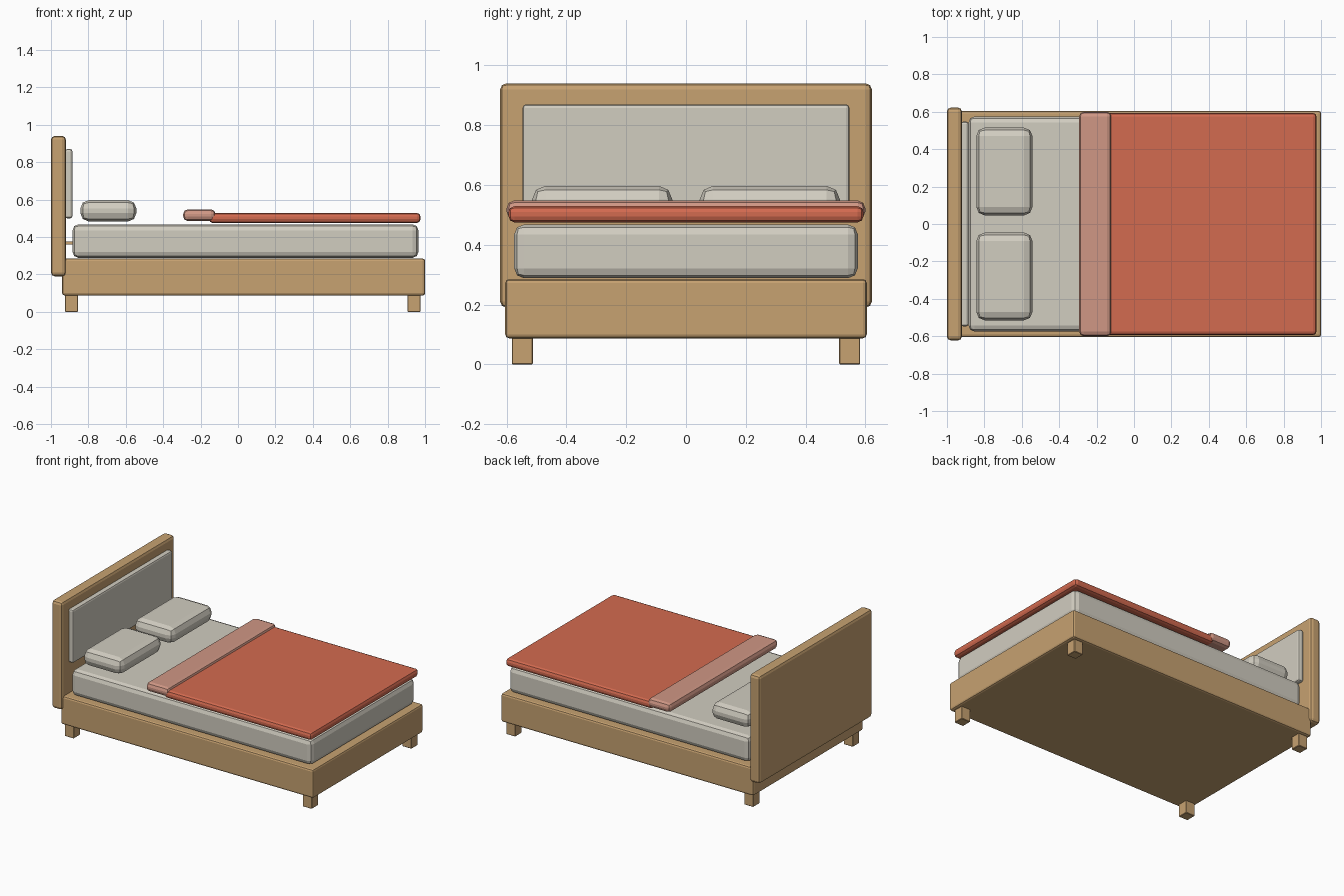
import bpy
import bmesh
from mathutils import Vector

default = bpy.data.objects.get("Cube")
if default:
    bpy.data.objects.remove(default, do_unlink=True)


def material(name, colour):
    mat = bpy.data.materials.new(name)
    mat.use_nodes = True
    rgba = (*colour, 1.0)
    mat.diffuse_color = rgba
    mat.node_tree.nodes["Principled BSDF"].inputs["Base Color"].default_value = rgba
    return mat


wood = material("oak wood", (0.57, 0.36, 0.165))
linen = material("pale linen", (0.64, 0.61, 0.53))
red = material("terracotta red", (0.65, 0.145, 0.08))
pink = material("dusty pink", (0.63, 0.31, 0.235))


def block(name, x, y, z, mat, bevel=0.0, segments=2):
    """Box spanning the given (low, high) ranges, with rounded edges."""
    low, high = (Vector(corner) for corner in zip(x, y, z))
    size = high - low
    bm = bmesh.new()
    bmesh.ops.create_cube(bm, size=1)
    for v in bm.verts:
        v.co = Vector(a * b for a, b in zip(v.co, size)) + (low + high) / 2
    mesh = bpy.data.meshes.new(name)
    if bevel:
        bmesh.ops.bevel(bm, geom=bm.edges[:], offset=bevel, segments=segments,
                        profile=0.5, affect='EDGES', clamp_overlap=True)
    bm.to_mesh(mesh)
    bm.free()
    mesh.materials.append(mat)
    obj = bpy.data.objects.new(name, mesh)
    bpy.context.collection.objects.link(obj)
    return obj


def both(half):
    return (-half, half)


# Wooden base and headboard
block("bed_frame", (-0.94, 1.0), both(0.605), (0.087, 0.285), wood, 0.013)
block("headboard", (-1.0, -0.92), both(0.622), (0.19, 0.94), wood, 0.02)
block("headboard_rail", (-0.925, -0.88), both(0.5), (0.36, 0.375), wood)

# Upholstered headboard panel and mattress
block("headboard_panel", (-0.925, -0.885), both(0.547), (0.5, 0.87), linen, 0.012)
block("mattress", (-0.885, 0.965), both(0.575), (0.288, 0.468), linen, 0.033)

# Feet and pillows, mirrored across the bed
for side, sign in (("left", 1), ("right", -1)):
    foot_y = sorted((sign * 0.512, sign * 0.583))
    for end, x in (("head", -0.89), ("foot", 0.94)):
        block(f"{end}_{side}_leg", (x - 0.035, x + 0.035), foot_y,
              (0.0, 0.1), wood, 0.003, 1)
    pillow_y = sorted((sign * 0.046, sign * 0.515))
    block(f"{side}_pillow", (-0.843, -0.543), pillow_y, (0.483, 0.597), linen, 0.045)

# Blanket with its turned-back edge
block("blanket", (-0.155, 0.976), both(0.594), (0.475, 0.529), red, 0.02)
block("blanket_fold", (-0.293, -0.12), both(0.6), (0.485, 0.548), pink, 0.025)
